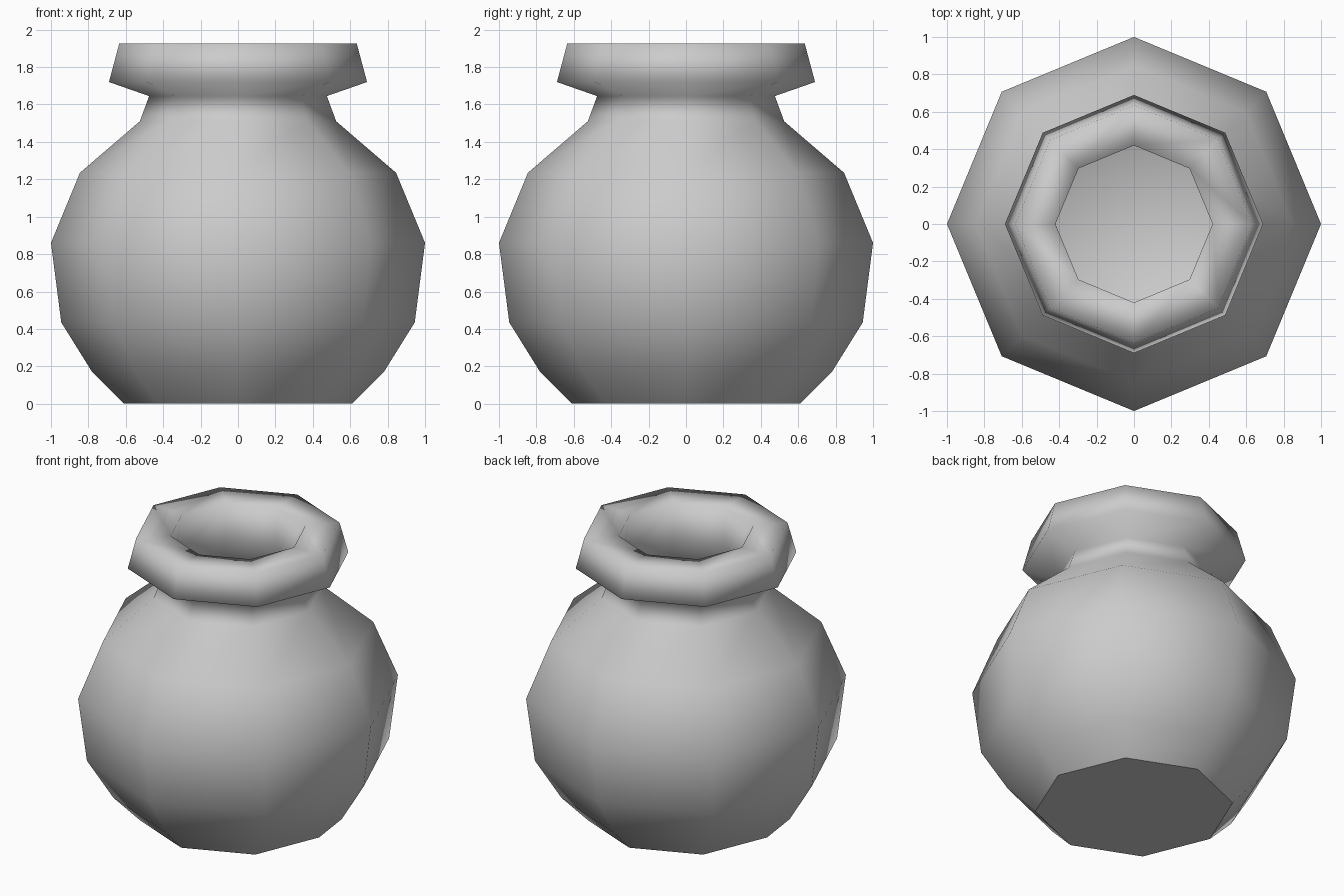
import bpy, bmesh
from math import cos, sin, tau

cube = bpy.data.objects.get("Cube")
if cube:
    bpy.data.objects.remove(cube, do_unlink=True)

SIDES = 8

# One closed profile (radius, height): outside base, belly, neck, flared rim, then hollow inside
OUTSIDE = [(0.61, 0), (0.78, 0.17), (0.945, 0.435), (1, 0.86), (0.845, 1.235),
           (0.525, 1.51), (0.475, 1.645), (0.69, 1.72), (0.635, 1.925)]
INSIDE = [(0.42, 1.92), (0.42, 1.66), (0.46, 1.48), (0.78, 1.2),
          (0.92, 0.86), (0.87, 0.47), (0.71, 0.22), (0.55, 0.08)]

clay = bpy.data.materials.new("clay_grey")
clay.use_nodes = True
grey = (0.6, 0.6, 0.6, 1)
clay.diffuse_color = grey
clay.node_tree.nodes["Principled BSDF"].inputs["Base Color"].default_value = grey


def lathe(name, profile, material):
    """Sweep a profile around z and cap both ends."""
    bm = bmesh.new()
    rings = [[bm.verts.new((r * cos(i * tau / SIDES), r * sin(i * tau / SIDES), z))
              for i in range(SIDES)] for r, z in profile]
    for low, high in zip(rings, rings[1:]):
        for i in range(SIDES):
            j = (i + 1) % SIDES
            bm.faces.new((low[i], low[j], high[j], high[i]))
    base = bm.faces.new(rings[0][::-1])
    bm.faces.new(rings[-1])
    # Smooth everywhere except around the flat underside
    for face in bm.faces:
        face.smooth = True
    for edge in base.edges:
        edge.smooth = False
    mesh = bpy.data.meshes.new(name)
    bm.to_mesh(mesh)
    bm.free()
    mesh.materials.append(material)
    obj = bpy.data.objects.new(name, mesh)
    bpy.context.collection.objects.link(obj)
    return obj


lathe("round_pot", OUTSIDE + INSIDE, clay)
